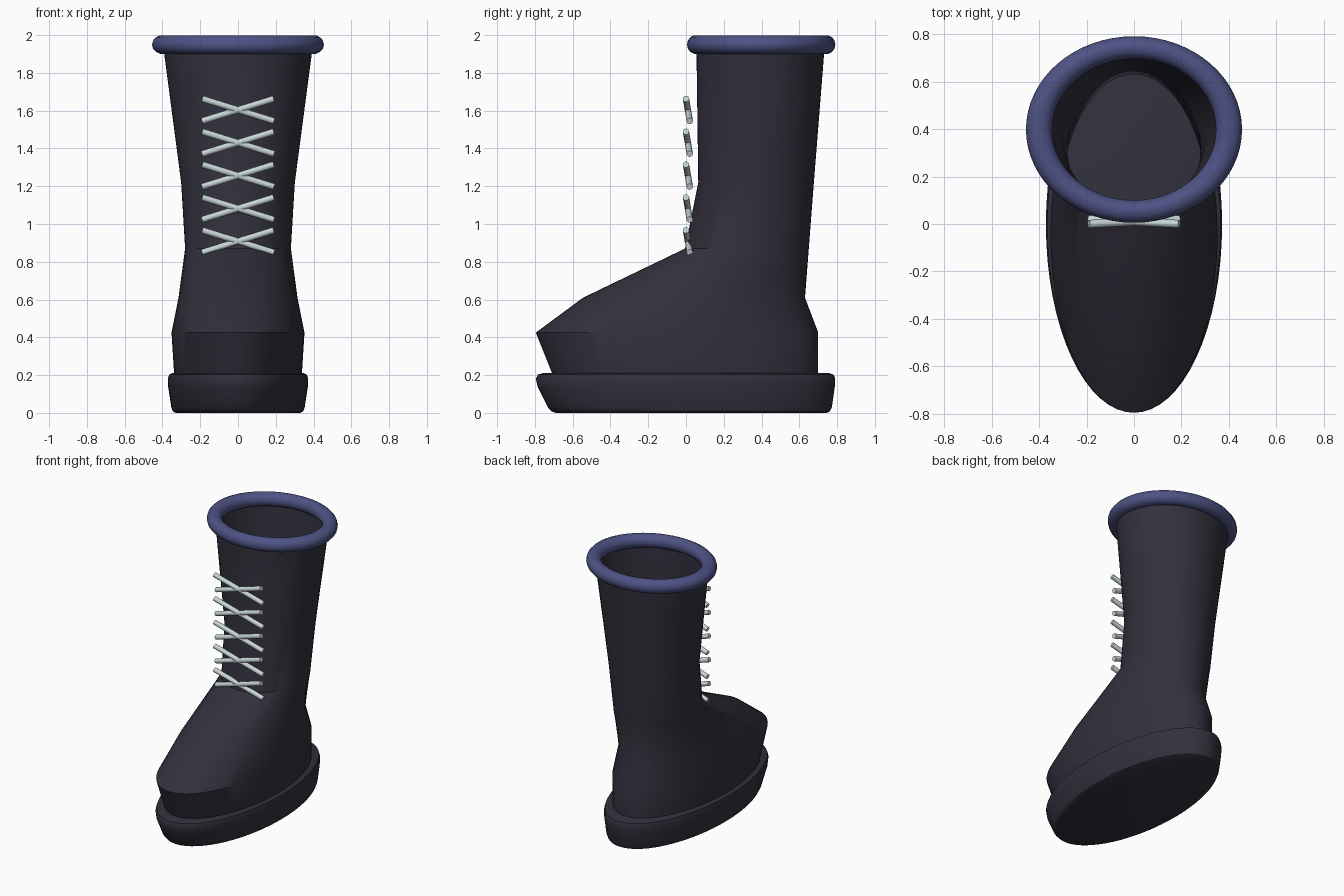
import bpy, bmesh, math
from mathutils import Vector

if "Cube" in bpy.data.objects:
    bpy.data.objects.remove(bpy.data.objects["Cube"])


def material(name, rgb):
    m = bpy.data.materials.new(name)
    m.diffuse_color = (*rgb, 1)
    m.use_nodes = True
    m.node_tree.nodes["Principled BSDF"].inputs["Base Color"].default_value = m.diffuse_color
    return m


LEATHER = material("dark_leather", (0.032, 0.030, 0.046))
TRIM = material("blue_trim", (0.075, 0.085, 0.23))
CORD = material("pale_cord", (0.58, 0.68, 0.68))


def smooth(obj, mat, angle):
    obj.data.materials.append(mat)
    bpy.ops.object.select_all(action='DESELECT')
    obj.select_set(True)
    bpy.context.view_layer.objects.active = obj
    bpy.ops.object.shade_smooth_by_angle(angle=math.radians(angle))


def loft(name, sections, mat, cap_top, angle, n=64):
    """Skin stacked ellipses given as (z, front y, back y, half width)."""
    bm = bmesh.new()
    rings = []
    for z, front, back, half in sections:
        mid, depth = (front + back) / 2, (back - front) / 2
        rings.append([bm.verts.new((half * math.cos(2 * math.pi * i / n),
                                    mid + depth * math.sin(2 * math.pi * i / n), z))
                      for i in range(n)])
    for a, b in zip(rings, rings[1:]):
        for i in range(n):
            j = (i + 1) % n
            bm.faces.new((a[i], a[j], b[j], b[i]))
    bm.faces.new(rings[0][::-1])
    if cap_top:
        bm.faces.new(rings[-1])
    mesh = bpy.data.meshes.new(name)
    bm.to_mesh(mesh)
    bm.free()
    obj = bpy.data.objects.new(name, mesh)
    bpy.context.collection.objects.link(obj)
    smooth(obj, mat, angle)
    return obj


# Sole with rounded edges
loft("sole", [
    (0.000, -0.690, 0.745, 0.330),
    (0.008, -0.712, 0.762, 0.345),
    (0.030, -0.732, 0.772, 0.353),
    (0.140, -0.786, 0.788, 0.370),
    (0.180, -0.795, 0.790, 0.371),
    (0.202, -0.785, 0.782, 0.365),
    (0.210, -0.760, 0.760, 0.350),
], LEATHER, True, 40)

# Foot and shaft, open at the top
loft("boot_upper", [
    (0.200, -0.705, 0.700, 0.338),
    (0.425, -0.795, 0.700, 0.352),
    (0.610, -0.545, 0.630, 0.315),
    (0.870, -0.005, 0.650, 0.280),
    (1.220, 0.065, 0.677, 0.301),
    (1.950, 0.055, 0.735, 0.397),
], LEATHER, False, 35)

# Padded collar
bpy.ops.mesh.primitive_torus_add(major_segments=64, minor_segments=14,
                                 major_radius=0.4, minor_radius=0.055,
                                 location=(0, 0.398, 1.95))
collar = bpy.context.object
collar.name = "collar"
collar.scale = (1, 0.863, 0.91)
smooth(collar, TRIM, 60)

# Crossed laces
for row in range(5):
    z = 0.908 + 0.174 * row
    for side in (-1, 1):
        low = Vector((-0.19 * side, 0.02, z - 0.059))
        high = Vector((0.19 * side, 0.0, z + 0.059))
        span = high - low
        bpy.ops.mesh.primitive_cylinder_add(vertices=12, radius=0.017, depth=span.length,
                                            location=(low + high) / 2)
        lace = bpy.context.object
        lace.name = f"lace_{row + 1}_{'left' if side < 0 else 'right'}"
        lace.rotation_euler = span.to_track_quat('Z', 'Y').to_euler()
        smooth(lace, CORD, 40)
